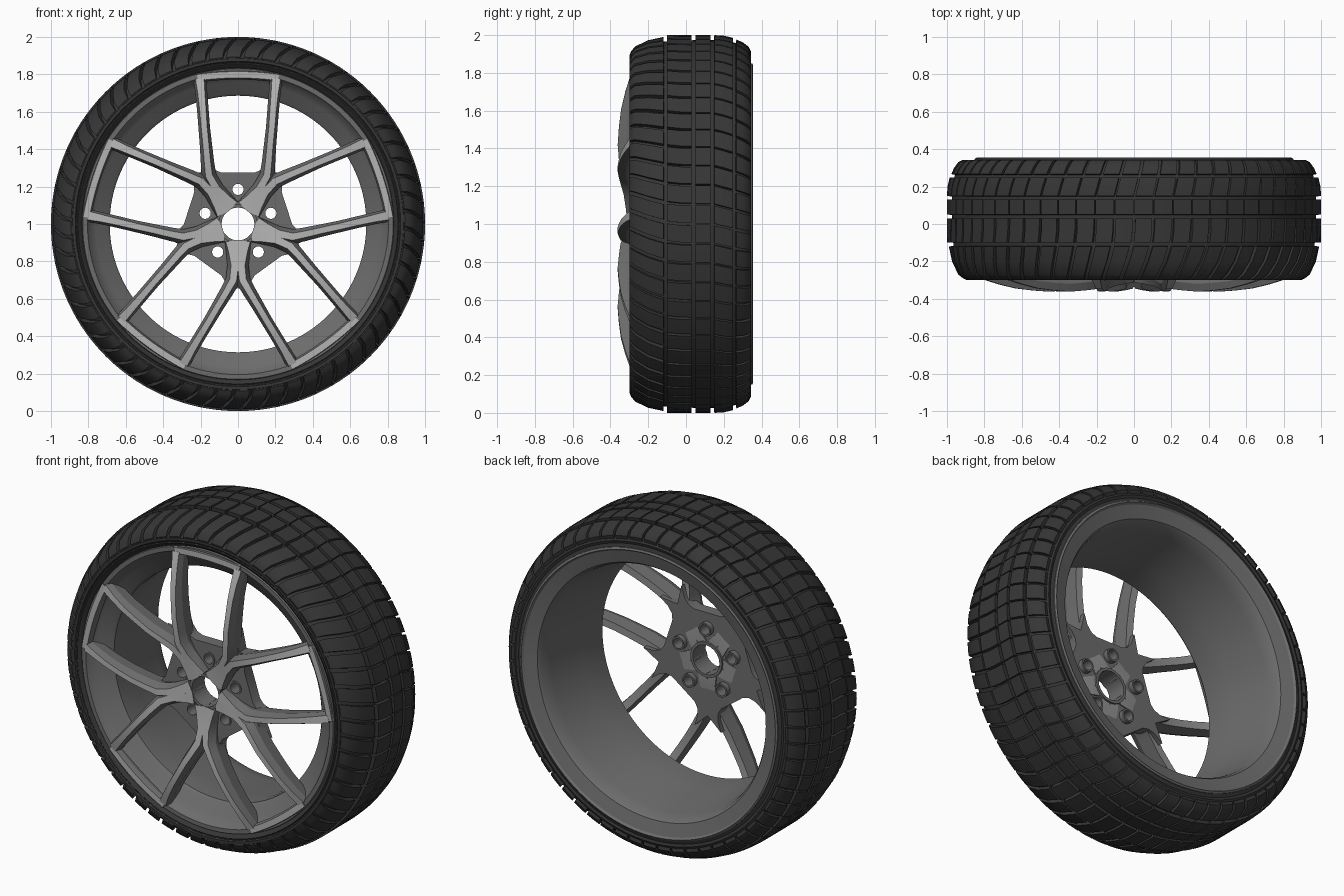
import bpy
import bmesh
from math import sin, cos, pi, radians, hypot
from mathutils import Vector

if "Cube" in bpy.data.objects:
    bpy.data.objects.remove(bpy.data.objects["Cube"])


def material(name, value):
    mat = bpy.data.materials.new(name)
    mat.use_nodes = True
    colour = (value, value, value, 1)
    mat.diffuse_color = colour
    bsdf = next(n for n in mat.node_tree.nodes if n.type == "BSDF_PRINCIPLED")
    bsdf.inputs["Base Color"].default_value = colour
    bsdf.inputs["Roughness"].default_value = 0.6
    return mat


RUBBER = material("black rubber", 0.037)
ALLOY = material("dark grey alloy", 0.15)
MACHINED = material("bright machined alloy", 0.45)
SATIN = material("satin alloy", 0.28)


def place(along, lateral, y, angle):
    """Point on the wheel from distances along and across a radial direction."""
    c, s = cos(angle), sin(angle)
    return Vector((along * c - lateral * s, y, 1 + along * s + lateral * c))


def loft(bm, rings, closed=False, mats=None):
    """Skin a row of closed sections; mats gives one material slot per side."""
    rows = [[bm.verts.new(p) for p in ring] for ring in rings]
    n = len(rows[0])
    for k in range(len(rows) if closed else len(rows) - 1):
        a, b = rows[k], rows[(k + 1) % len(rows)]
        for i in range(n):
            j = (i + 1) % n
            face = bm.faces.new((a[i], a[j], b[j], b[i]))
            face.material_index = mats[i] if mats else 0
    if not closed:
        bm.faces.new(rows[0])
        bm.faces.new(rows[-1])


def finish(bm, name, mats, smooth_angle=30):
    bmesh.ops.recalc_face_normals(bm, faces=bm.faces)
    mesh = bpy.data.meshes.new(name)
    bm.to_mesh(mesh)
    bm.free()
    for mat in mats:
        mesh.materials.append(mat)
    mesh.polygons.foreach_set("use_smooth", [True] * len(mesh.polygons))
    mesh.set_sharp_from_angle(angle=radians(smooth_angle))
    obj = bpy.data.objects.new(name, mesh)
    bpy.context.collection.objects.link(obj)
    return obj


def revolve(name, profile, mat, steps=120):
    bm = bmesh.new()
    loft(bm, [[place(r, 0, y, 2 * pi * k / steps) for r, y in profile]
              for k in range(steps)], closed=True)
    return finish(bm, name, [mat])


# Tyre body under the tread, with a raised ridge on each sidewall
revolve("tyre_body", [
    (0.82, -0.25), (0.835, -0.28), (0.855, -0.296), (0.862, -0.29), (0.87, -0.3),
    (0.885, -0.3), (0.9, -0.285), (0.92, -0.262), (0.95, -0.2), (0.966, -0.11),
    (0.973, 0.04), (0.973, 0.15), (0.96, 0.255), (0.94, 0.3), (0.91, 0.332),
    (0.885, 0.343), (0.87, 0.338), (0.85, 0.345), (0.83, 0.33)], RUBBER)

# Tread: five bands of blocks as (y, radius) profiles with their half gap
BLOCKS = 60
BANDS = {
    "outer_shoulder": ([(-0.3, 0.893), (-0.29, 0.915), (-0.27, 0.94), (-0.2, 0.973),
                        (-0.12, 0.99)], 0.011),
    "outer_rib": ([(-0.1, 1), (-0.03, 1), (0.03, 1)], 0.007),
    "centre_rib": ([(0.05, 1), (0.13, 1)], 0.003),
    "inner_rib": ([(0.15, 1), (0.2, 0.997), (0.248, 0.986)], 0.005),
    "inner_shoulder": ([(0.267, 0.977), (0.3, 0.962), (0.33, 0.94), (0.343, 0.915)], 0.008),
}


def skew(y):
    return 0.9 * y * y if y < 0 else -0.25 * max(0, y - 0.14)


for name, (profile, gap) in BANDS.items():
    bm = bmesh.new()
    step = 2 * pi / BLOCKS
    for k in range(BLOCKS):
        rings = []
        for y, r in profile:
            start = k * step + skew(y)
            angles = [start + gap, start + step / 2, start + step - gap]
            rings.append([place(r, 0, y, a) for a in angles]
                         + [place(r - 0.04, 0, y * 0.97, a) for a in reversed(angles)])
        loft(bm, rings)
    finish(bm, "tread_" + name, [RUBBER])

# Rim barrel: front lip, dish, well and rear lip
revolve("rim_barrel", [
    (0.835, -0.27), (0.83, -0.287), (0.805, -0.287), (0.795, -0.27), (0.76, -0.235),
    (0.7, -0.205), (0.686, -0.19), (0.686, -0.12), (0.695, -0.02), (0.715, 0.12),
    (0.73, 0.24), (0.742, 0.305), (0.755, 0.325), (0.83, 0.345), (0.84, 0.356),
    (0.85, 0.35), (0.85, 0.3), (0.77, 0.2), (0.73, 0), (0.73, -0.14), (0.82, -0.22)], ALLOY)

# Face height of the spokes by radius: dished hub, bulging middle, low ends
FACE = [(0, -0.312), (0.1, -0.314), (0.2, -0.326), (0.32, -0.35), (0.45, -0.362),
        (0.6, -0.351), (0.7, -0.33), (0.8, -0.297), (0.9, -0.28)]


def face_y(r):
    for (r0, y0), (r1, y1) in zip(FACE, FACE[1:]):
        if r <= r1:
            return y0 + (y1 - y0) * (r - r0) / (r1 - r0)
    return FACE[-1][1]


def bar(bm, path, angle, side=1):
    """Tapered bar along (along, lateral, front half, back half, back y)."""
    rings = []
    for k, (a, l, front, back, y) in enumerate(path):
        p, q = path[max(k - 1, 0)], path[min(k + 1, len(path) - 1)]
        d = Vector((q[0] - p[0], q[1] - p[1])).normalized()
        top = face_y(hypot(a, l))
        mid = top + 0.35 * (y - top)
        rings.append([place(a - d.y * w, side * (l + d.x * w), h, angle)
                      for w, h in ((-front, top), (front, top), (back, mid),
                                   (back * 0.7, y), (-back * 0.7, y), (-back, mid))])
    loft(bm, rings, mats=[1, 0, 0, 2, 0, 0])


STEMS = [radians(-90 + 72 * k) for k in range(5)]
LUGS = [a + radians(36) for a in STEMS]

# Five forked spokes, each fork mirrored across its stem
HALF_FORK = [
    (0.09, 0.032, 0.034, 0.038, -0.2), (0.14, 0.025, 0.027, 0.04, -0.2),
    (0.22, 0.017, 0.02, 0.04, -0.21), (0.3, 0.026, 0.019, 0.04, -0.22),
    (0.36, 0.06, 0.017, 0.036, -0.23), (0.44, 0.108, 0.016, 0.033, -0.24),
    (0.52, 0.155, 0.016, 0.031, -0.24), (0.6, 0.204, 0.017, 0.031, -0.235),
    (0.68, 0.252, 0.019, 0.032, -0.22), (0.75, 0.292, 0.023, 0.034, -0.2)]
bm = bmesh.new()
for angle in STEMS:
    for side in (1, -1):
        bar(bm, HALF_FORK, angle, side)
finish(bm, "spokes", [ALLOY, MACHINED, SATIN], 25)

# Bright lip joining the ends of neighbouring spokes
bm = bmesh.new()
for angle in LUGS:
    arc = []
    for k in range(-6, 7):
        t = radians(15.5) * k / 6
        r = 0.798 + 0.014 * (k / 6) ** 2
        arc.append((r * cos(t), r * sin(t), 0.017, 0.026, -0.22))
    bar(bm, arc, angle)
finish(bm, "spoke_end_lips", [ALLOY, MACHINED, ALLOY], 25)


# Hub plate: star outline with a central bore and five bolt holes
def add_loop(bm, points):
    verts = [bm.verts.new(p) for p in points]
    return [bm.edges.new((v, verts[(i + 1) % len(verts)])) for i, v in enumerate(verts)]


def circle(radius, y, count, angle=None):
    centre = place(0.185, 0, 0, angle) if angle is not None else place(0, 0, 0, 0)
    return [centre + Vector((radius * cos(2 * pi * k / count), y,
                             radius * sin(2 * pi * k / count))) for k in range(count)]


FRONT, BACK = -0.275, -0.205
HALF_EDGE = [(0.275, 0.09), (0.29, 0.125), (0.325, 0.153), (0.39, 0.175)]
bm = bmesh.new()
outline = []
for angle in LUGS:
    outline += [place(a, -l, FRONT, angle) for a, l in reversed(HALF_EDGE)]
    outline += [place(a, l, FRONT, angle) for a, l in HALF_EDGE]
    outline.append(place(0.34, 0, FRONT, angle + radians(36)))
edges = add_loop(bm, outline) + add_loop(bm, circle(0.09, FRONT, 20))
for angle in LUGS:
    edges += add_loop(bm, circle(0.031, FRONT, 16, angle))
bmesh.ops.triangle_fill(bm, edges=edges, use_beauty=True, normal=(0, -1, 0))
extruded = bmesh.ops.extrude_face_region(bm, geom=bm.faces[:])["geom"]
moved = [v for v in extruded if isinstance(v, bmesh.types.BMVert)]
bmesh.ops.translate(bm, verts=moved, vec=(0, BACK - FRONT, 0))
finish(bm, "hub_plate", [ALLOY])

# Bore sleeve and bolt sleeves
bm = bmesh.new()
sleeves = [(None, 0.088, 0.105, -0.31, -0.19, 20)]
sleeves += [(a, 0.03, 0.04, -0.28, -0.175, 16) for a in LUGS]
for angle, inner, outer, y0, y1, count in sleeves:
    loops = [circle(r, y, count, angle)
             for r, y in ((inner, y0), (outer, y0), (outer, y1), (inner, y1))]
    loft(bm, list(zip(*loops)), closed=True)
finish(bm, "hub_sleeves", [ALLOY])
